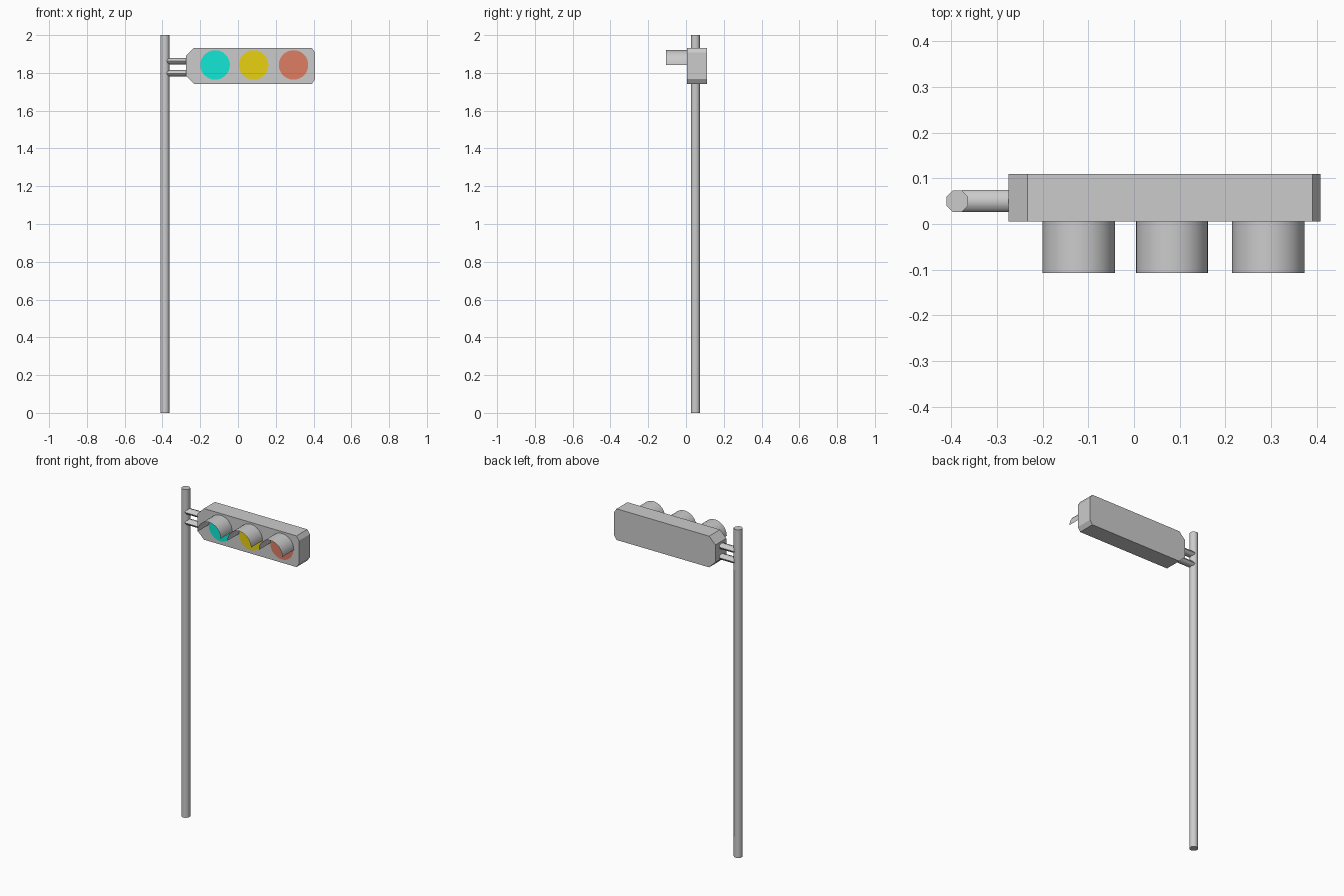
import bpy, bmesh, math
from mathutils import Vector

if "Cube" in bpy.data.objects:
    bpy.data.objects.remove(bpy.data.objects["Cube"])


def make(name, verts, faces, color=None, smooth=True):
    me = bpy.data.meshes.new(name)
    me.from_pydata([tuple(v) for v in verts], [], faces)
    ob = bpy.data.objects.new(name, me)
    bpy.context.collection.objects.link(ob)
    if color:
        mat = bpy.data.materials.new(name + "_color")
        mat.diffuse_color = color
        mat.use_nodes = True
        mat.node_tree.nodes["Principled BSDF"].inputs["Base Color"].default_value = mat.diffuse_color
        me.materials.append(mat)
    if smooth:
        bpy.ops.object.select_all(action='DESELECT')
        ob.select_set(True)
        bpy.context.view_layer.objects.active = ob
        bpy.ops.object.shade_smooth_by_angle(angle=math.radians(50))
    return ob


def prism(name, loop, offset, smooth=True):
    """Closed solid: a planar loop swept along an offset."""
    n = len(loop)
    loop = [Vector(p) for p in loop]
    verts = loop + [p + Vector(offset) for p in loop]
    faces = [tuple(range(n)), tuple(range(2 * n - 1, n - 1, -1))]
    faces += [(i, n + i, n + (i + 1) % n, (i + 1) % n) for i in range(n)]
    ob = make(name, verts, faces, None, smooth)
    bm = bmesh.new()
    bm.from_mesh(ob.data)
    bmesh.ops.recalc_face_normals(bm, faces=bm.faces)
    bm.to_mesh(ob.data)
    bm.free()
    return ob


def ring(n, start=0.0):
    return [(math.cos(start + 2 * math.pi * i / n), math.sin(start + 2 * math.pi * i / n))
            for i in range(n)]


POLE_X, POLE_Y = -0.387, 0.05
EIGHTH = math.pi / 8

# Octagonal pole
r = 0.0235 / math.cos(EIGHTH)
prism("pole", [(POLE_X + r * c, POLE_Y + r * s, 0) for c, s in ring(8, EIGHTH)], (0, 0, 2))

# Two flattened arms joining the pole to the housing
for name, z in (("upper_arm", 1.862), ("lower_arm", 1.798)):
    prism(name, [(POLE_X + 0.01, POLE_Y + 0.024 * c, z + 0.017 * s) for c, s in ring(8)],
          (0.11, 0, 0))

# Housing with chamfered corners, larger on the pole side
x0, x1, z0, z1 = -0.275, 0.408, 1.742, 1.932
outline = [(x0 + 0.042, z0), (x1 - 0.017, z0), (x1, z0 + 0.025), (x1, z1 - 0.025),
           (x1 - 0.017, z1), (x0 + 0.042, z1), (x0, z1 - 0.042), (x0, z0 + 0.042)]
prism("housing", [(x, 0.005, z) for x, z in outline], (0, 0.105, 0), smooth=False)

# Lamps and their half-round visors
LAMP_Z, LAMP_R = 1.842, 0.078
lamps = (("green", -0.121, (0.006, 0.8, 0.67, 1)),
         ("yellow", 0.083, (0.8, 0.64, 0.006, 1)),
         ("red", 0.294, (0.73, 0.205, 0.127, 1)))
for name, x, color in lamps:
    make(name + "_lamp", [(x + LAMP_R * c, 0.002, LAMP_Z + LAMP_R * s) for c, s in ring(32)],
         [tuple(range(32))], color, smooth=False)
    arc = ring(32)[:17]
    verts = [(x + 0.079 * c, y, LAMP_Z + 0.079 * s) for y in (0.005, -0.107) for c, s in arc]
    make(name + "_visor", verts, [(i, i + 1, i + 18, i + 17) for i in range(16)])
